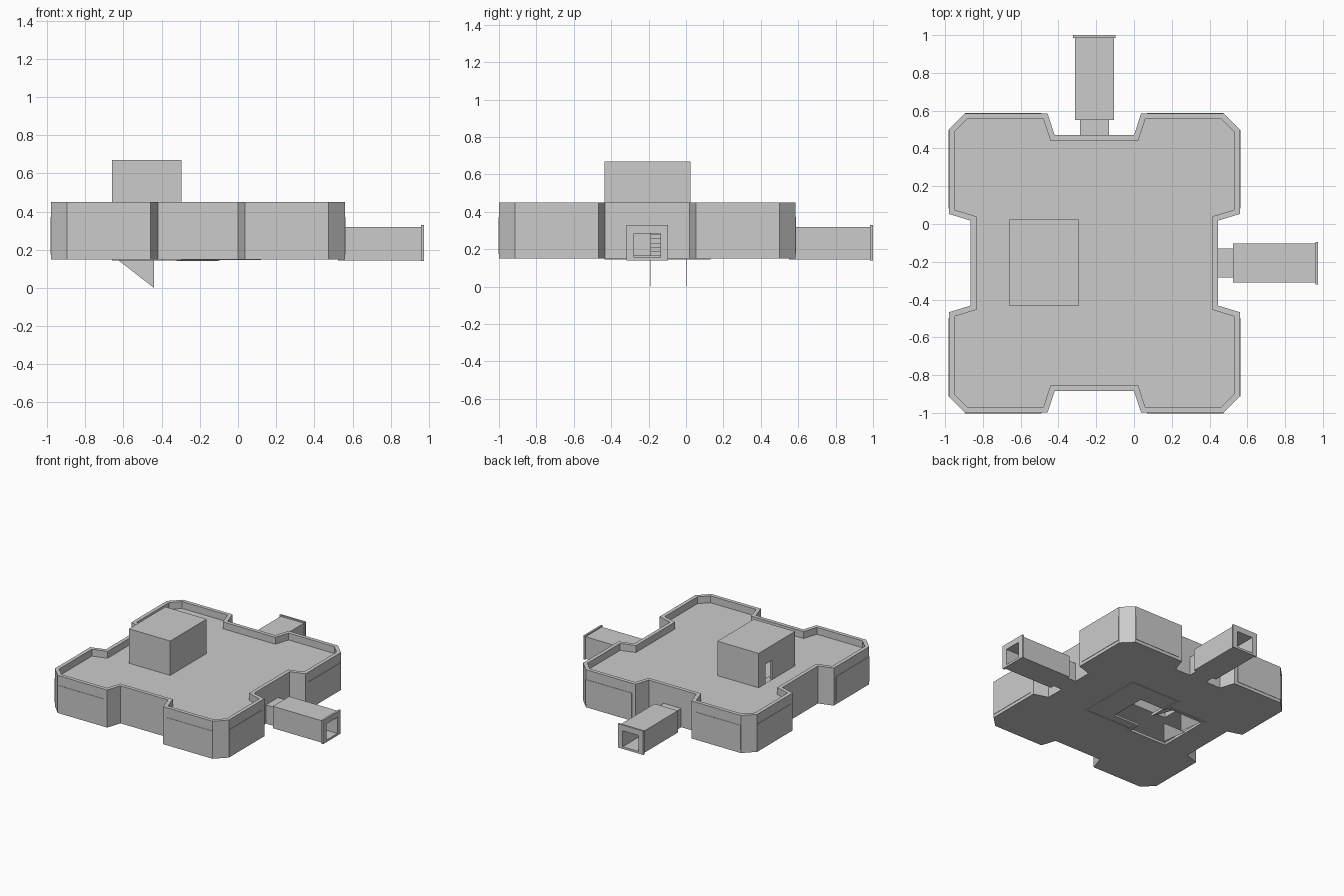
import bpy, bmesh
from mathutils import Vector

if "Cube" in bpy.data.objects:
    bpy.data.objects.remove(bpy.data.objects["Cube"])

CX, CY = -0.21, -0.207      # centre of the main building


def make(name, bm):
    bmesh.ops.recalc_face_normals(bm, faces=bm.faces)
    me = bpy.data.meshes.new(name)
    bm.to_mesh(me)
    bm.free()
    ob = bpy.data.objects.new(name, me)
    bpy.context.collection.objects.link(ob)
    return ob


def prism(name, pts, vec):
    """Extrude a closed polygon of 3D points along vec."""
    bm = bmesh.new()
    f = bm.faces.new([bm.verts.new(p) for p in pts])
    r = bmesh.ops.extrude_face_region(bm, geom=[f])
    vs = [e for e in r["geom"] if isinstance(e, bmesh.types.BMVert)]
    bmesh.ops.translate(bm, vec=vec, verts=vs)
    return make(name, bm)


def box(name, x0, x1, y0, y1, z0, z1):
    return prism(name, [(x0, y0, z0), (x1, y0, z0), (x1, y1, z0), (x0, y1, z0)], (0, 0, z1 - z0))


def cut(ob, *cutters):
    for c in cutters:
        m = ob.modifiers.new("cut", 'BOOLEAN')
        m.operation, m.solver, m.object = 'DIFFERENCE', 'EXACT', c
        bpy.context.view_layer.objects.active = ob
        bpy.ops.object.modifier_apply(modifier=m.name)
        bpy.data.objects.remove(c)
    return ob


def footprint(t, z):
    """Cross-shaped plan with chamfered corners, inset by t."""
    hx, hy, c, n, k = 0.77 - t, 0.792 - t, 0.085 - 0.59 * t, 0.115, 0.74 * t
    q = [(hx - n, 0.225 + k), (hx, 0.26 + k), (hx, hy - c),
         (hx - c, hy), (0.2475 + k, hy), (0.21 + k, hy - n)]
    pts = []
    for sx, sy, step in ((1, 1, 1), (-1, 1, -1), (-1, -1, 1), (1, -1, -1)):
        pts += [(CX + sx * x, CY + sy * y, z) for x, y in q[::step]]
    return pts


def layer(name, t, z0, z1):
    return prism(name, footprint(t, z0), (0, 0, z1 - z0))


# main building: parapet recess, hollow storey, stairwell, floor opening, doorways
body = layer("building", 0, 0.15, 0.45)
cut(body,
    layer("c", 0.03, 0.395, 0.6),
    layer("c", 0.035, 0.165, 0.375),
    box("c", -0.64, -0.315, -0.415, 0.005, 0.0, 0.6),
    box("c", -0.33, -0.09, -0.33, -0.03, 0.0, 0.2),
    box("c", 0.35, 0.5, CY - 0.07, CY + 0.07, 0.166, 0.285),
    box("c", CX - 0.07, CX + 0.07, 0.38, 0.52, 0.166, 0.285))
for p in body.data.polygons:
    p.use_smooth = False

# stair house on the roof with a doorway
house = box("stair_house", -0.66, -0.295, -0.435, 0.025, 0.39, 0.67)
cut(house,
    box("c", -0.64, -0.315, -0.415, 0.005, 0.3, 0.65),
    box("c", -0.7, -0.62, -0.145, -0.06, 0.396, 0.55))

# staircase
N, X0, X1, Z0, Z1 = 10, -0.32, -0.64, 0.165, 0.395
prof = [(X0, -0.19, Z0)]
for i in range(N):
    xa, xb = (X0 + (X1 - X0) * j / N for j in (i, i + 1))
    z = Z0 + (Z1 - Z0) * (i + 1) / N
    prof += [(xa, -0.19, z), (xb, -0.19, z)]
prof.append((X1, -0.19, Z1 - 0.03))
prism("staircase", prof, (0, 0.19, 0))

# triangular stair side panels hanging under the floor
for i, y in enumerate((-0.192, 0.0)):
    prism(f"stair_side_{i}", [(-0.64, y, 0.155), (-0.44, y, 0.155), (-0.44, y, 0.0)], (0, 0.003, 0))

# two corridors, each a neck, a tube and an end frame
for name, axis, wall, mid in (("right", 0, 0.445, CY), ("back", 1, 0.47, CX)):
    def span(n, a, b, w, z0, z1):
        along, across = (wall + a, wall + b), (mid - w, mid + w)
        xy = along + across if axis == 0 else across + along
        return box(n, *xy, z0, z1)
    for part, a, b, w, z0, z1 in (("neck", -0.005, 0.082, 0.077, 0.15, 0.3),
                                  ("corridor", 0.08, 0.52, 0.103, 0.145, 0.32),
                                  ("end_frame", 0.515, 0.53, 0.112, 0.14, 0.33)):
        cut(span(f"{name}_{part}", a, b, w, z0, z1),
            span("c", a - 0.05, b + 0.05, 0.07, 0.157, 0.285))

# thin raised panels on the flat faces of the four corner bays
for sx in (-1, 1):
    for sy in (-1, 1):
        xs = sorted((CX + sx * 0.28, CX + sx * 0.685))
        ys = sorted((CY + sy * 0.29, CY + sy * 0.705))
        fx = sorted((CX + sx * 0.765, CX + sx * 0.773))
        fy = sorted((CY + sy * 0.787, CY + sy * 0.795))
        box("bay_panel_y", *xs, *fy, 0.175, 0.372)
        box("bay_panel_x", *fx, *ys, 0.175, 0.372)

# shallow trim frames on the underside
frame = box("floor_trim", -0.32, 0.12, -0.41, 0.13, 0.146, 0.152)
cut(frame, box("c", -0.305, 0.105, -0.395, 0.115, 0.1, 0.2),
    box("c", -0.64, -0.3, -0.415, 0.005, 0.1, 0.2))
rim = box("stairwell_trim", -0.66, -0.295, -0.435, 0.025, 0.145, 0.153)
cut(rim, box("c", -0.64, -0.315, -0.415, 0.005, 0.1, 0.2),
    box("c", -0.33, -0.09, -0.33, -0.03, 0.1, 0.2))
